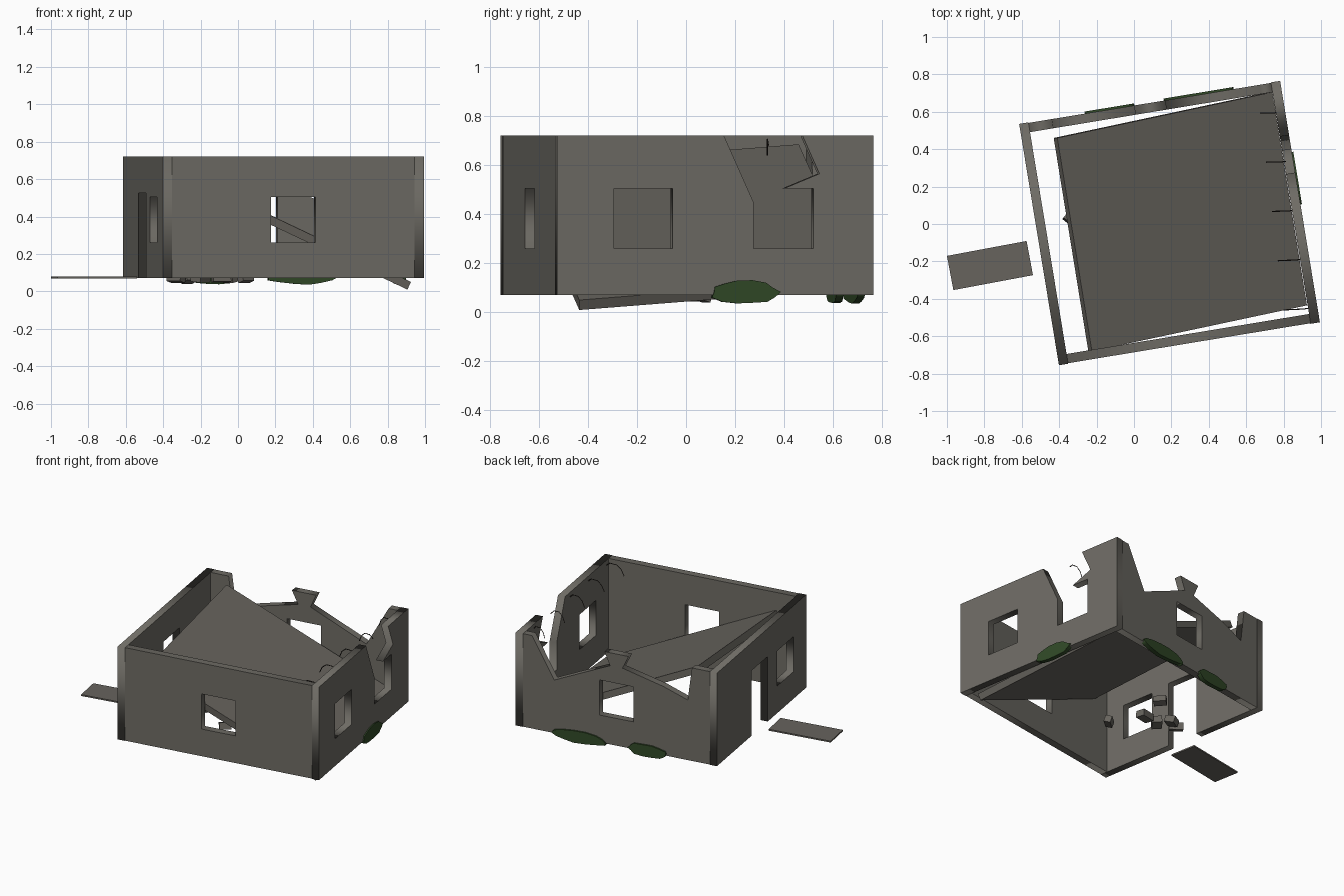
import bpy, bmesh, math, random
from mathutils import Matrix, Vector

random.seed(4)
cube = bpy.data.objects.get("Cube")
if cube:
    bpy.data.objects.remove(cube, do_unlink=True)


def material(name, r, g, b):
    m = bpy.data.materials.new(name)
    m.use_nodes = True
    m.diffuse_color = (r, g, b, 1)
    bsdf = m.node_tree.nodes["Principled BSDF"]
    bsdf.inputs["Base Color"].default_value = (r, g, b, 1)
    bsdf.inputs["Roughness"].default_value = 0.9
    return m


CONCRETE = material("concrete", 0.155, 0.147, 0.128)
SLAB = material("slab_concrete", 0.135, 0.126, 0.11)
MOSS = material("moss_green", 0.03, 0.066, 0.02)
STEEL = material("rusty_steel", 0.025, 0.02, 0.016)

# Building frame: turned slightly about its own centre
HALF_W, HALF_D, THICK = 0.707, 0.654, 0.05
BASE, TOP = 0.07, 0.72
FRAME = Matrix.Translation((0.19, 0.005, 0)) @ Matrix.Rotation(math.radians(9.36), 4, 'Z')
UPRIGHT = Matrix.Rotation(math.pi / 2, 4, 'X')
SIDEWAYS = Matrix.Rotation(math.pi / 2, 4, 'Z') @ UPRIGHT


def add_mesh(name, bm, mat):
    bmesh.ops.recalc_face_normals(bm, faces=bm.faces)
    me = bpy.data.meshes.new(name)
    bm.to_mesh(me)
    bm.free()
    me.materials.append(mat)
    ob = bpy.data.objects.new(name, me)
    bpy.context.collection.objects.link(ob)
    return ob


def panel(name, loops, matrix, thick, mat):
    """Upright plate from an outline and its holes, centred on its plane."""
    cu = bpy.data.curves.new(name + "_profile", 'CURVE')
    cu.dimensions, cu.fill_mode, cu.extrude = '2D', 'BOTH', thick / 2
    for loop in loops:
        sp = cu.splines.new('POLY')
        sp.points.add(len(loop) - 1)
        for p, (s, z) in zip(sp.points, loop):
            p.co = (s, z, 0, 1)
        sp.use_cyclic_u = True
    tmp = bpy.data.objects.new(name + "_profile", cu)
    bpy.context.collection.objects.link(tmp)
    bpy.context.view_layer.update()
    me = bpy.data.meshes.new_from_object(tmp.evaluated_get(bpy.context.evaluated_depsgraph_get()))
    bpy.data.objects.remove(tmp, do_unlink=True)
    bm = bmesh.new()
    bm.from_mesh(me)
    bpy.data.meshes.remove(me)
    bmesh.ops.remove_doubles(bm, verts=bm.verts, dist=1e-5)
    bm.transform(matrix)
    return add_mesh(name, bm, mat)


def box(name, matrix, mat):
    bm = bmesh.new()
    bmesh.ops.create_cube(bm, size=1, matrix=matrix)
    return add_mesh(name, bm, mat)


def rect(a, b, lo, hi):
    return [(a, lo), (b, lo), (b, hi), (a, hi)]


def across(v):
    return FRAME @ Matrix.Translation((0, v, 0)) @ UPRIGHT


def along(u):
    return FRAME @ Matrix.Translation((u, 0, 0)) @ SIDEWAYS


# Walls
SILL, HEAD = 0.26, 0.505
inner = HALF_W - THICK
mid_w, mid_d = HALF_W - THICK / 2, HALF_D - THICK / 2 - 0.003
window = rect(-0.12, 0.12, SILL, HEAD)

panel("front_wall", [rect(-inner, inner, BASE, TOP), window], across(-mid_d), THICK, CONCRETE)

broken_top = [(inner, TOP), (0.594, TOP), (0.438, 0.44), (0.045, 0.62), (0.085, 0.71),
              (-0.085, 0.71), (-0.042, 0.62), (-0.33, 0.55), (-0.5, 0.49), (-0.53, TOP),
              (-inner, TOP)]
panel("back_wall", [[(-inner, BASE), (inner, BASE)] + broken_top, window],
      across(mid_d), THICK, CONCRETE)

door = [(0.145, BASE), (0.145, 0.525), (-0.09, 0.525), (-0.09, BASE)]
panel("door_wall", [[(-HALF_D, TOP), (HALF_D, TOP), (HALF_D, BASE)] + door + [(-HALF_D, BASE)],
                    rect(-0.465, -0.225, SILL, HEAD)], along(-mid_w), THICK, CONCRETE)

breach = [(0.36, TOP), (0.43, 0.565), (0.284, HEAD), (0.405, HEAD), (0.405, SILL),
          (0.157, SILL), (0.157, 0.45), (0.035, TOP)]
panel("breached_wall", [[(-HALF_D, BASE), (HALF_D, BASE), (HALF_D, TOP)] + breach
                        + [(-HALF_D, TOP)], rect(-0.42, -0.177, SILL, HEAD)],
      along(mid_w), THICK, CONCRETE)

# Fallen roof slab leaning from the door wall down to the opposite side
low_front = Vector((0.925, -0.435, 0.05))
low_back = Vector((0.74, 0.705, 0.14))
high_back = Vector((-0.41, 0.46, 0.685))
e1, e2 = high_back - low_back, low_back - low_front
n = e1.cross(e2).normalized()
if n.z < 0:
    n = -n
m = Matrix((e1, e2, n * 0.045)).transposed().to_4x4()
m.translation = (low_front + high_back) / 2 - n * 0.0225
box("fallen_roof_slab", m, SLAB)

# Fallen door lying outside
box("fallen_door", Matrix.Translation((-0.77, -0.222, 0.074))
    @ Matrix.Rotation(math.radians(10.6), 4, 'Z') @ Matrix.Diagonal((0.433, 0.186, 0.01, 1)), SLAB)

# Rubble
for i, (x, y) in enumerate([(0.04, -0.2), (-0.09, 0), (-0.04, 0.21), (-0.26, 0.06),
                            (-0.33, 0.02), (-0.2, -0.015)]):
    spin = Matrix.Rotation(random.uniform(0, 3), 4, 'Z') @ Matrix.Rotation(random.uniform(-.4, .4), 4, 'X')
    size = Matrix.Diagonal((random.uniform(.06, .1), random.uniform(.04, .07), 0.045, 1))
    box(f"rubble_{i + 1}", Matrix.Translation((x, y, 0.072)) @ spin @ size, SLAB)


# Moss patches at the foot of the walls
def moss(name, matrix, s, half, z, half_z):
    pts = []
    for k in range(14):
        a = math.tau * k / 14
        r = random.uniform(0.85, 1.05)
        pts.append((s + half * r * math.cos(a), z + half_z * r * math.sin(a)))
    panel(name, [pts], matrix, 0.03, MOSS)


moss("side_moss", along(HALF_W - 0.007), 0.12, 0.145, 0.083, 0.05)
moss("back_moss_large", across(HALF_D - 0.007), 0.255, 0.195, 0.078, 0.045)
moss("back_moss_small", across(HALF_D - 0.007), -0.22, 0.145, 0.08, 0.045)

# Bent reinforcing bars along the top of the breached wall
for i in range(5):
    v = -0.57 + 0.265 * i
    reach = 0.14 - 0.012 * i
    cu = bpy.data.curves.new("bar_path", 'CURVE')
    cu.dimensions, cu.bevel_depth, cu.bevel_resolution = '3D', 0.003, 0
    sp = cu.splines.new('POLY')
    sp.points.add(4)
    bend = [(0, 0.68, 0), (0.25, 0.705, 0), (0.6, 0.705, 0.006), (0.85, 0.68, 0.01), (1, 0.64, 0.012)]
    for p, (t, z, dv) in zip(sp.points, bend):
        p.co = (*(FRAME @ Vector((inner + 0.01 - reach * t, v + dv, z))), 1)
    tmp = bpy.data.objects.new("bar_path", cu)
    bpy.context.collection.objects.link(tmp)
    bpy.context.view_layer.update()
    me = bpy.data.meshes.new_from_object(tmp.evaluated_get(bpy.context.evaluated_depsgraph_get()))
    bpy.data.objects.remove(tmp, do_unlink=True)
    me.materials.clear()
    me.materials.append(STEEL)
    bpy.context.collection.objects.link(bpy.data.objects.new(f"steel_bar_{i + 1}", me))
